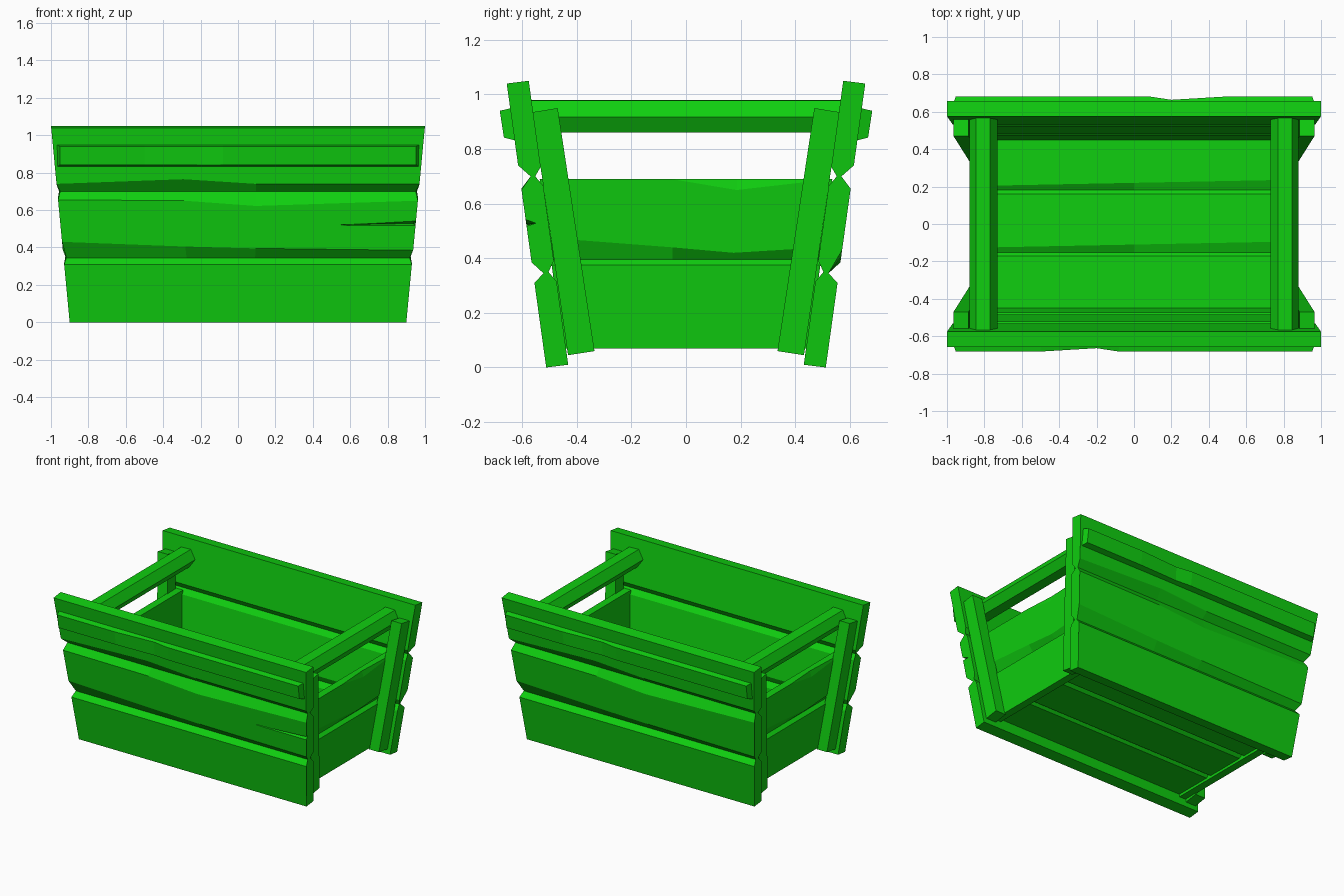
import bpy
import bmesh

if "Cube" in bpy.data.objects:
    bpy.data.objects.remove(bpy.data.objects["Cube"], do_unlink=True)

GREEN = (0.005, 0.62, 0.005, 1.0)
green = bpy.data.materials.new("bright_green")
green.use_nodes = True
green.diffuse_color = GREEN
green.node_tree.nodes["Principled BSDF"].inputs["Base Color"].default_value = GREEN

SLOPE_Y, SLOPE_X = 0.139, 0.095   # outward lean of the walls


def sweep(name, sections, turn=1):
    """Skin closed cross-sections; turn=-1 spins the part half a turn about z."""
    bm = bmesh.new()
    rings = [[bm.verts.new((turn * x, turn * y, z)) for x, y, z in s] for s in sections]
    n = len(rings[0])
    for a, b in zip(rings, rings[1:]):
        for i in range(n):
            j = (i + 1) % n
            bm.faces.new((a[i], a[j], b[j], b[i]))
    bm.faces.new(rings[0][::-1])
    bm.faces.new(rings[-1])
    bmesh.ops.recalc_face_normals(bm, faces=bm.faces[:])
    mesh = bpy.data.meshes.new(name)
    bm.to_mesh(mesh)
    bm.free()
    mesh.materials.append(green)
    obj = bpy.data.objects.new(name, mesh)
    bpy.context.collection.objects.link(obj)
    return obj


def long_wall_section(f, low, high, drop):
    """Three-board wall profile at width fraction f, with worn groove lips."""
    outer = [(0, 0), (0.31, 0), (0.345, 0.038), (0.385 + low, 0),
             (0.655 - drop, 0), (0.70, 0.04), (0.74 + high, 0), (1.04, 0)]
    inner = [(1.05, 0), (0.735, 0), (0.70, 0.025), (0.665, 0),
             (0.39, 0), (0.35, 0.025), (0.315, 0), (0.01, 0)]
    pts = []
    for z, d in outer:
        pts.append((f * (0.9 + SLOPE_X * z - 0.4 * d), -(0.512 + SLOPE_Y * z - d), z))
    for z, d in inner:
        pts.append((f * (0.9 + SLOPE_X * z - 0.4 * d), -(0.43 + SLOPE_Y * z + d), z))
    return pts


def strip_section(x, sign, sag):
    """Raised trim batten under the rim."""
    return [(x, -0.62, 0.83), (x - sign * 0.015, -0.667 + sag / 2, 0.842),
            (x - sign * 0.015, -0.682 + sag, 0.94), (x, -0.64, 0.95)]


def side_wall_section(f, low, notch):
    """Two-board end wall profile at length fraction f."""
    prof = [(0.07, 0.80), (0.375, 0.80), (0.395, 0.775), (0.41 + low, 0.80),
            (0.69 - notch, 0.80), (0.69, 0.785 if notch else 0.80), (0.69, 0.745),
            (0.43, 0.745), (0.395, 0.762), (0.365, 0.745), (0.07, 0.745)]
    return [(x + SLOPE_X * z, f * (0.44 + SLOPE_Y * z), z) for z, x in prof]


def floor_section(x, wear):
    """Three floor planks with grooves above and below."""
    top, bot = 0.145, 0.09
    prof = [(-0.46, top), (-0.17, top), (-0.152, top - 0.02), (-0.125 + wear, top),
            (0.16, top), (0.182, top - 0.02), (0.205 + wear, top), (0.46, top),
            (0.46, bot), (0.205, bot), (0.182, bot + 0.02), (0.16, bot),
            (-0.13, bot), (-0.152, bot + 0.02), (-0.17, bot), (-0.46, bot)]
    return [(x, y, z) for y, z in prof]


# long walls with their trim battens
walls = {}
for side, turn in (("front", 1), ("back", -1)):
    walls[side] = sweep(side + "_wall", [
        long_wall_section(-1, 0.045, 0.0, 0.0),
        long_wall_section(-0.3, 0.02, 0.025, 0.005),
        long_wall_section(0.1, 0.01, 0.0, 0.033),
        long_wall_section(1, 0.0, 0.0, 0.005)], turn)
    sweep(side + "_trim", [
        strip_section(-0.968, -1, 0), strip_section(-0.5, 0, 0),
        strip_section(-0.2, 0, 0.018), strip_section(-0.08, 0, 0),
        strip_section(0.968, 1, 0)], turn)

# split in the middle front board
cutter = sweep("split_cutter", [
    [(0.55, -0.60, 0.524), (0.55, -0.575, 0.521), (0.55, -0.60, 0.518)],
    [(1.0, -0.65, 0.565), (1.0, -0.545, 0.53), (1.0, -0.65, 0.495)]])
cutter.hide_render = True
mod = walls["front"].modifiers.new("split", "BOOLEAN")
mod.operation = "DIFFERENCE"
mod.solver = "EXACT"
mod.object = cutter
bpy.context.view_layer.objects.active = walls["front"]
bpy.ops.object.modifier_apply(modifier="split")
bpy.data.objects.remove(cutter, do_unlink=True)

# end walls and six-sided handle rails
RAIL = [(0.77, 0.98), (0.845, 0.978), (0.88, 0.918),
        (0.845, 0.86), (0.77, 0.86), (0.73, 0.92)]
for side, turn in (("left", 1), ("right", -1)):
    sweep(side + "_end_wall", [
        side_wall_section(-1, 0.065, 0), side_wall_section(-0.1, 0.03, 0),
        side_wall_section(0.35, 0.01, 0.04), side_wall_section(1, 0.03, 0)], turn)
    sweep(side + "_handle_rail",
          [[(x, y, z) for x, z in RAIL] for y in (-0.567, 0.567)], turn)

# leaning corner posts
for sx, side in ((1, "left"), (-1, "right")):
    for sy, end in ((-1, "front"), (1, "back")):
        low = [(0.80, 0.335, 0.06), (0.88, 0.335, 0.06),
               (0.88, 0.432, 0.045), (0.80, 0.432, 0.045)]
        high = [(0.885, 0.47, 0.95), (0.965, 0.47, 0.95),
                (0.965, 0.562, 0.935), (0.885, 0.562, 0.935)]
        sweep(f"{end}_{side}_post",
              [[(sx * x, sy * y, z) for x, y, z in ring] for ring in (low, high)])

# floor
sweep("floor", [floor_section(-0.76, 0.0), floor_section(0.0, 0.015),
                floor_section(0.76, 0.03)])
